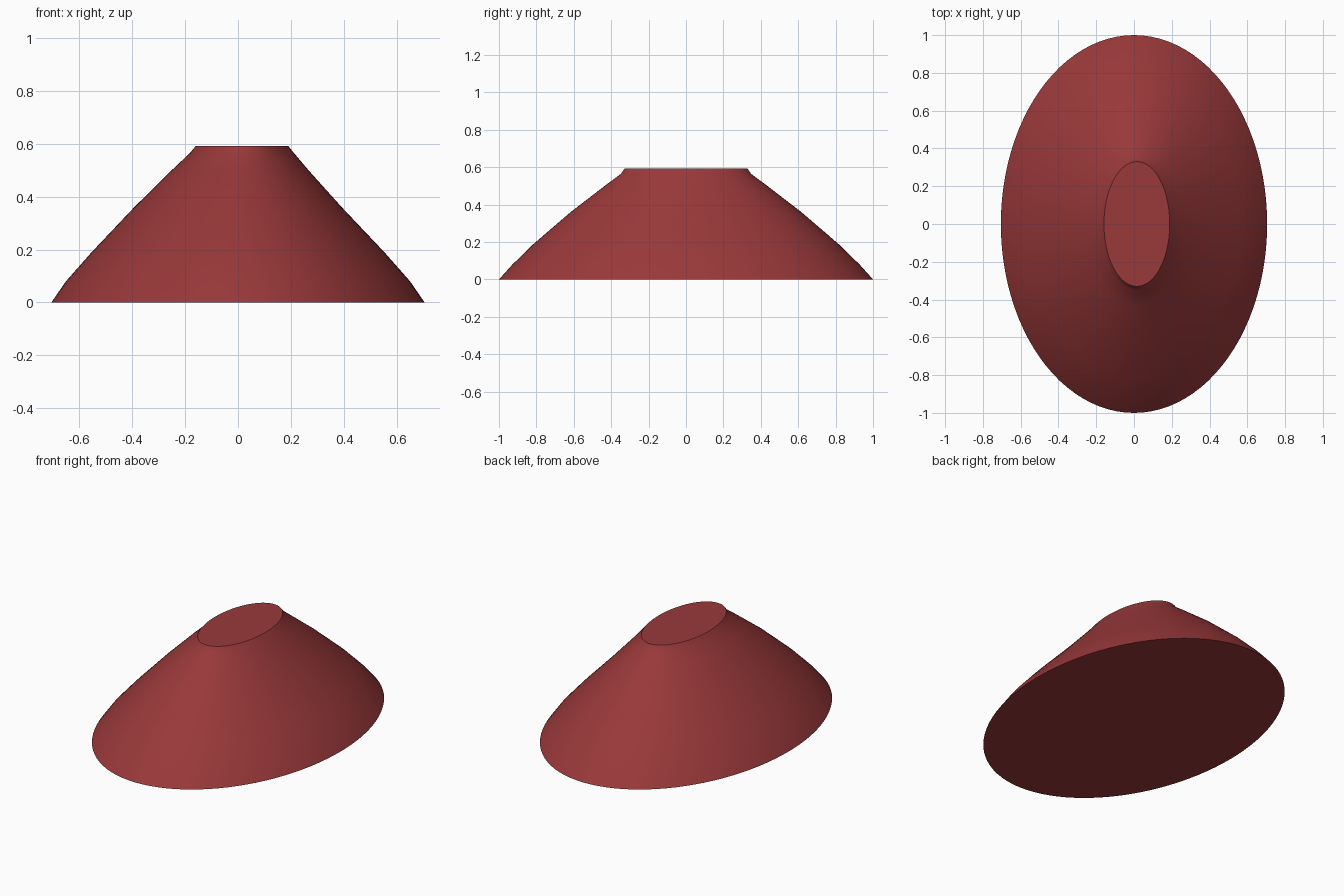
import bpy, bmesh, math

if "Cube" in bpy.data.objects:
    bpy.data.objects.remove(bpy.data.objects["Cube"])

# Cross-sections, bottom to top: height, centre x, half width x, half width y
SECTIONS = [
    (0.0, 0.0, 0.705, 1.0),
    (0.08, 0.0, 0.65, 0.928),
    (0.19, 0.0, 0.553, 0.815),
    (0.36, 0.0, 0.392, 0.617),
    (0.50, 0.008, 0.258, 0.435),
    (0.565, 0.015, 0.196, 0.348),
    (0.58, 0.015, 0.184, 0.338),
    (0.592, 0.015, 0.174, 0.33),
]
SIDES = 96

bm = bmesh.new()
rings = []
for z, cx, rx, ry in SECTIONS:
    rings.append([bm.verts.new((cx + rx * math.cos(2 * math.pi * i / SIDES),
                                ry * math.sin(2 * math.pi * i / SIDES), z))
                  for i in range(SIDES)])

# Sloping wall
for low, high in zip(rings, rings[1:]):
    for i in range(SIDES):
        j = (i + 1) % SIDES
        bm.faces.new((low[i], low[j], high[j], high[i]))

# Flat base and flat top
bm.faces.new(rings[0][::-1])
bm.faces.new(rings[-1])

mesh = bpy.data.meshes.new("oval_mound")
bm.to_mesh(mesh)
bm.free()
mound = bpy.data.objects.new("oval_mound", mesh)
bpy.context.collection.objects.link(mound)

# Dark red finish
red = bpy.data.materials.new("dark_red")
red.diffuse_color = (0.32, 0.04, 0.042, 1)
red.use_nodes = True
red.node_tree.nodes["Principled BSDF"].inputs["Base Color"].default_value = red.diffuse_color
mesh.materials.append(red)

# Smooth wall with crisp rims
bpy.context.view_layer.objects.active = mound
mound.select_set(True)
bpy.ops.object.shade_smooth_by_angle(angle=math.radians(30))
